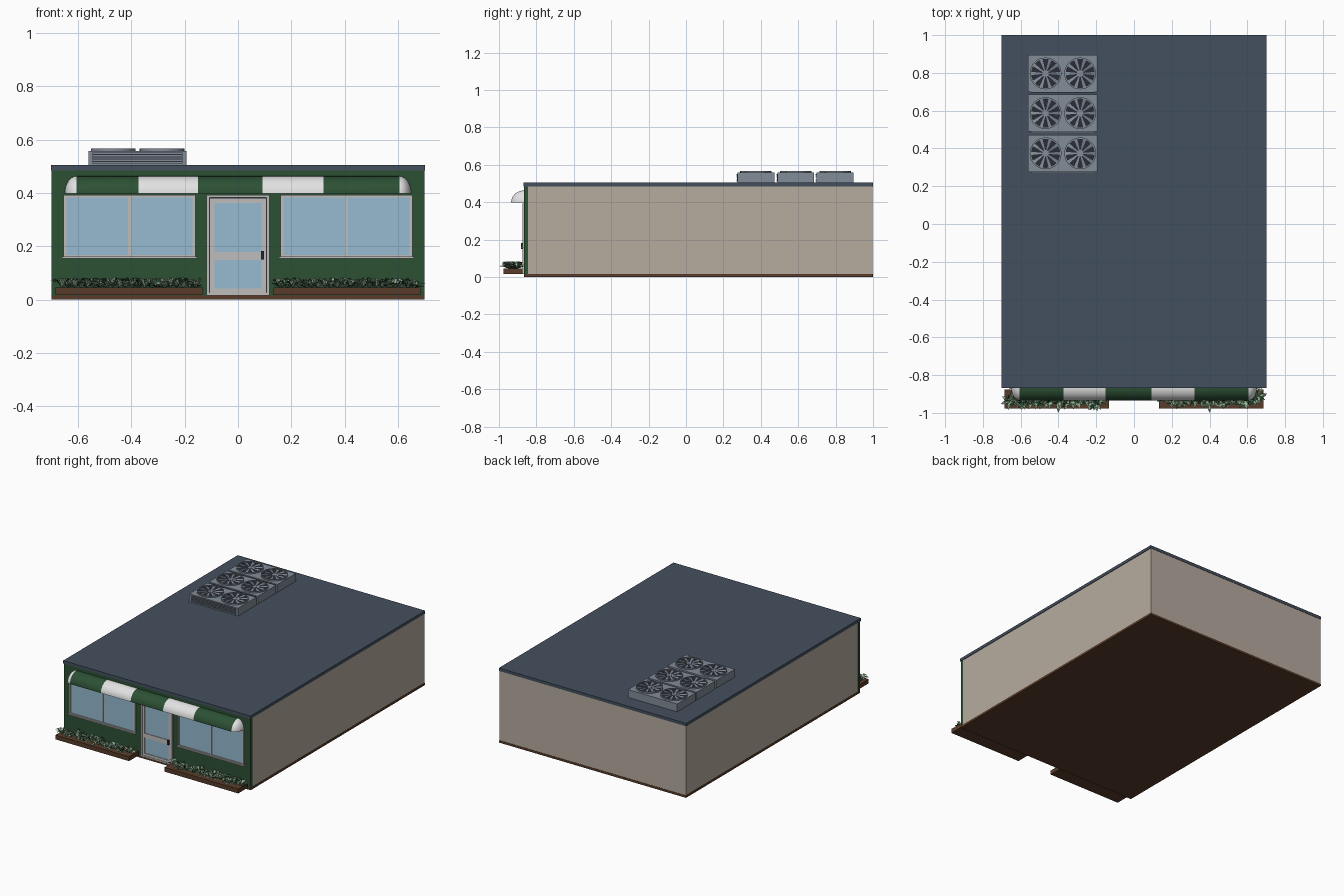
import bpy, bmesh, random
from math import sin, cos, pi, tau
from mathutils import Vector

random.seed(4)
if "Cube" in bpy.data.objects:
    bpy.data.objects.remove(bpy.data.objects["Cube"])


def material(name, r, g, b):
    """Flat material from 0-255 display values."""
    lin = [((c / 255 + 0.055) / 1.055) ** 2.4 for c in (r, g, b)]
    m = bpy.data.materials.new(name)
    m.use_nodes = True
    m.diffuse_color = (*lin, 1)
    m.node_tree.nodes["Principled BSDF"].inputs["Base Color"].default_value = (*lin, 1)
    return m


SLATE = material("roof slate", 68, 80, 94)
STONE = material("wall beige", 182, 171, 159)
GREEN = material("shop green", 44, 80, 52)
WHITE = material("awning white", 226, 226, 226)
BROWN = material("wood brown", 88, 60, 42)
GLASS = material("window glass", 150, 187, 208)
TRIM = material("trim grey", 192, 190, 188)
METAL = material("vent metal", 130, 140, 152)
DARK = material("dark grey", 42, 45, 54)
LEAF = material("pale leaf", 150, 182, 150)


def make(name, bm, *mats):
    me = bpy.data.meshes.new(name)
    bm.to_mesh(me)
    bm.free()
    ob = bpy.data.objects.new(name, me)
    bpy.context.collection.objects.link(ob)
    for m in mats:
        me.materials.append(m)
    return ob


def add_box(bm, x0, x1, y0, y1, z0, z1):
    v = bmesh.ops.create_cube(bm, size=1)["verts"]
    for p in v:
        p.co = ((x0, x1)[p.co.x > 0], (y0, y1)[p.co.y > 0], (z0, z1)[p.co.z > 0])


def boxes(name, mat, *dims):
    bm = bmesh.new()
    for d in dims:
        add_box(bm, *d)
    return make(name, bm, mat)


def frame(name, mat, x0, x1, z0, z1, w, y0, y1):
    """Rectangular border standing on the front wall."""
    return boxes(name, mat, (x0, x0 + w, y0, y1, z0, z1), (x1 - w, x1, y0, y1, z0, z1),
                 (x0 + w, x1 - w, y0, y1, z0, z0 + w), (x0 + w, x1 - w, y0, y1, z1 - w, z1))


# Building shell
WALL = -0.865
boxes("base_plate", BROWN, (-0.7, 0.7, WALL, 1, 0, 0.015))
boxes("walls", STONE, (-0.698, 0.698, -0.845, 0.998, 0.015, 0.485))
boxes("front_facade", GREEN, (-0.7, 0.7, WALL, -0.845, 0.015, 0.485))
boxes("roof_slab", SLATE, (-0.702, 0.702, WALL - 0.004, 1, 0.485, 0.505))

# Windows
for side, c in (("right", -0.407), ("left", 0.407)):
    x0, x1 = c - 0.247, c + 0.247
    boxes(side + "_window_glass", GLASS, (x0 + 0.005, x1 - 0.005, WALL - 0.003, WALL, 0.16, 0.388))
    frame(side + "_window_frame", TRIM, x0, x1, 0.157, 0.392, 0.01, WALL - 0.008, WALL)
    boxes(side + "_window_mullion", TRIM, (c - 0.005, c + 0.005, WALL - 0.006, WALL, 0.16, 0.388))
    boxes(side + "_window_sill", TRIM, (x0 - 0.006, x1 + 0.006, WALL - 0.016, WALL, 0.154, 0.161))

# Door
boxes("door_glass", GLASS, (-0.1, 0.1, WALL - 0.003, WALL, 0.03, 0.38))
frame("door_surround", TRIM, -0.118, 0.118, 0.015, 0.393, 0.011, WALL - 0.01, WALL)
boxes("door_gap", DARK, (-0.108, -0.105, WALL - 0.004, WALL, 0.025, 0.383),
      (0.105, 0.108, WALL - 0.004, WALL, 0.025, 0.383),
      (-0.108, 0.108, WALL - 0.004, WALL, 0.379, 0.383))
frame("door_leaf", TRIM, -0.105, 0.105, 0.026, 0.379, 0.016, WALL - 0.007, WALL)
boxes("door_rail", TRIM, (-0.09, 0.09, WALL - 0.007, WALL, 0.148, 0.178))
boxes("door_handle", DARK, (0.087, 0.097, WALL - 0.018, WALL - 0.006, 0.15, 0.182))

# Striped awning: quarter-round sections with rounded ends
CAP = 8
stripes = [-0.605, -0.373, -0.15, 0.092, 0.32, 0.605]
ends = [(0.605 + 0.045 * sin(i * pi / 2 / CAP), max(cos(i * pi / 2 / CAP), 0.01))
        for i in range(1, CAP + 1)]
stations = [(-x, s) for x, s in reversed(ends)] + [(x, 1) for x in stripes] + ends
bm = bmesh.new()
rows = []
for x, s in stations:
    rows.append([bm.verts.new((x, WALL - 0.07 * s * cos(a * pi / 24), 0.398 + 0.065 * s * sin(a * pi / 24)))
                 for a in range(13)])
for i, (r, q) in enumerate(zip(rows, rows[1:])):
    stripe = i - CAP
    for a in range(12):
        f = bm.faces.new((r[a], q[a], q[a + 1], r[a + 1]))
        f.smooth = True
        f.material_index = 1 if 0 <= stripe < 5 and stripe % 2 == 0 else 0
make("awning", bm, WHITE, GREEN)

# Planters: a trough of plants on each side of the door


def add_leaf(bm, root, ang, length, rise, mat):
    """Folded, drooping leaf pointing outward."""
    out = Vector((cos(ang), sin(ang), 0))
    side = Vector((-sin(ang), cos(ang), 0)) * length * 0.2
    mid = root + out * length * 0.55 + Vector((0, 0, rise))
    tip = root + out * length + Vector((0, 0, rise * 0.7))
    pts = [root, mid + side, tip, mid - side, mid - Vector((0, 0, 0.003))]
    for p in pts:
        p.y = min(max(p.y, -1), WALL - 0.002)
    a, l, t, r, m = [bm.verts.new(p) for p in pts]
    for tri in ((a, m, l), (l, m, t), (a, r, m), (m, r, t)):
        bm.faces.new(tri).material_index = mat


for side, s in (("right", -1), ("left", 1)):
    x0, x1 = sorted((s * 0.133, s * 0.685))
    boxes(side + "_planter", BROWN, (x0, x1, -0.976, -0.875, 0.017, 0.046))
    bm = bmesh.new()
    for i in range(22):
        base = Vector((x0 + 0.025 + (x1 - x0 - 0.05) * i / 21,
                       -0.925 + random.uniform(-0.02, 0.02), 0.044))
        for k in range(13):
            add_leaf(bm, base, tau * k / 13 + random.uniform(-0.3, 0.3), random.uniform(0.025, 0.052),
                     random.uniform(0.008, 0.04), int(k % 4 == 0))
    add_leaf(bm, Vector((s * 0.4, -0.955, 0.046)), -pi / 2, 0.045, 0.015, 0)
    make(side + "_plants", bm, LEAF, GREEN)

# Rooftop cooling units, each with a louvred front and two fans
UX0, UX1, TOP = -0.56, -0.193, 0.558


def disc(name, mat, x, y, r, z0, z1):
    bm = bmesh.new()
    bmesh.ops.create_cone(bm, cap_ends=True, segments=32, radius1=r, radius2=r, depth=z1 - z0)
    bmesh.ops.translate(bm, verts=bm.verts, vec=(x, y, (z0 + z1) / 2))
    return make(name, bm, mat)


def fan(name, x, y):
    disc(name + "_well", DARK, x, y, 0.078, TOP, TOP + 0.002)
    disc(name + "_hub", METAL, x, y, 0.017, TOP, TOP + 0.006)
    # Raised rim
    bm = bmesh.new()
    loops = [[bm.verts.new((x + r * cos(tau * i / 32), y + r * sin(tau * i / 32), z)) for i in range(32)]
             for r, z in ((0.084, TOP), (0.084, TOP + 0.009), (0.077, TOP + 0.009), (0.077, TOP))]
    for a, b in zip(loops, loops[1:]):
        for i in range(32):
            j = (i + 1) % 32
            bm.faces.new((a[i], a[j], b[j], b[i]))
    make(name + "_rim", bm, METAL)
    # Blades
    bm = bmesh.new()
    for k in range(10):
        t = tau * k / 10
        pts = [(0.012, t - 0.2, 0.003), (0.077, t - 0.11, 0.003),
               (0.077, t + 0.11, 0.006), (0.012, t + 0.2, 0.006)]
        bm.faces.new([bm.verts.new((x + r * cos(a), y + r * sin(a), TOP + z)) for r, a, z in pts])
    make(name + "_blades", bm, METAL)


for n, cy in enumerate((0.374, 0.587, 0.797), 1):
    unit = f"cooling_unit_{n}"
    y0, y1 = cy - 0.098, cy + 0.098
    boxes(unit, METAL, (UX0, UX1, y0, y1, 0.505, TOP))
    boxes(unit + "_grille", DARK, (UX0 + 0.015, UX1 - 0.015, y0 - 0.002, y0, 0.51, 0.552))
    boxes(unit + "_slats", METAL, *[(UX0 + 0.015, UX1 - 0.015, y0 - 0.006, y0, z, z + 0.004)
                                    for z in [0.512 + 0.0085 * i for i in range(5)]])
    for k, fx in enumerate((-0.468, -0.285), 1):
        fan(f"{unit}_fan_{k}", fx, cy)
